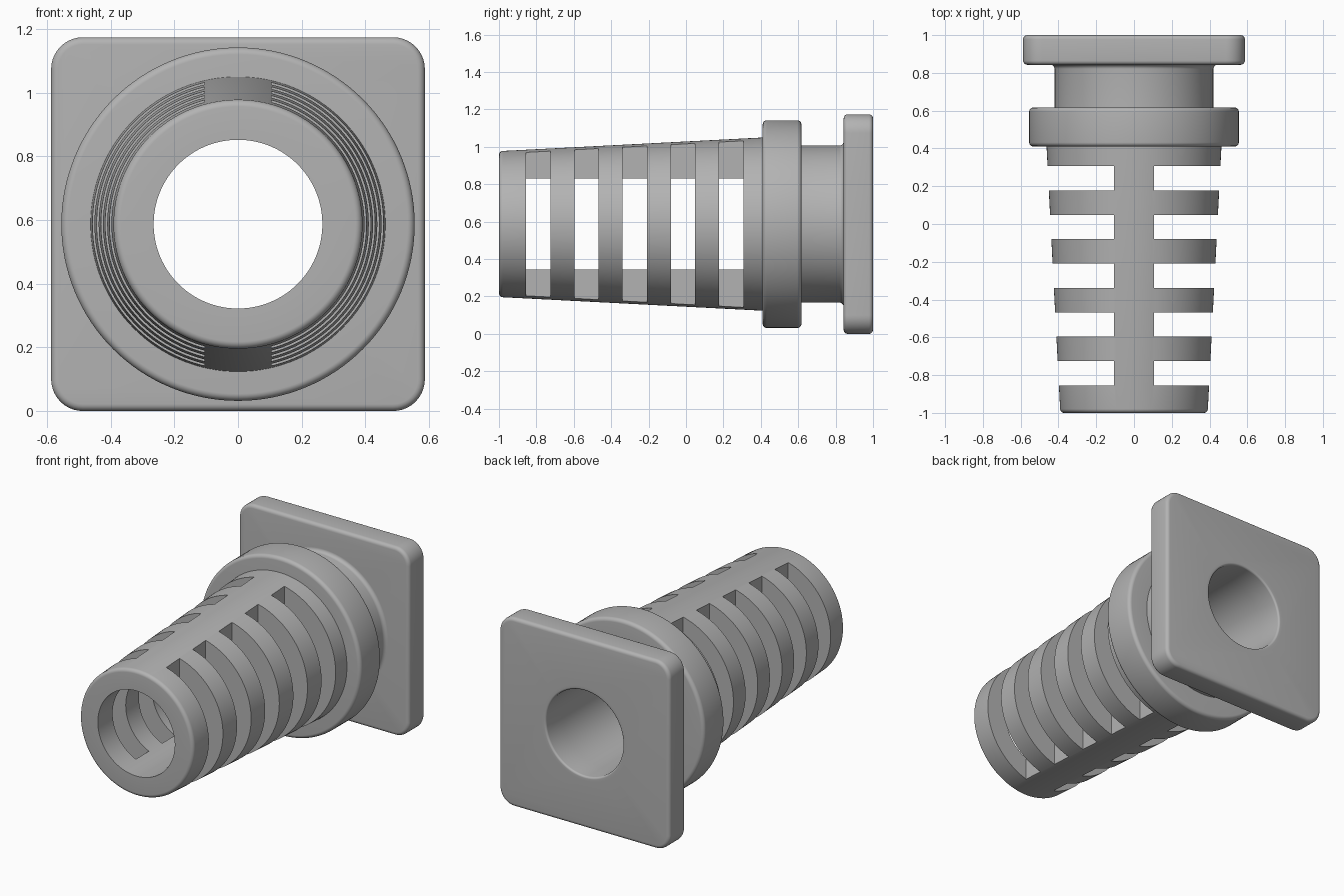
import bpy, bmesh, math
from mathutils import Matrix, Vector

if "Cube" in bpy.data.objects:
    bpy.data.objects.remove(bpy.data.objects["Cube"])

HALF = 0.587      # half width of the square plate, also the axis height
BORE = 0.265
SPINE = 0.105     # half width of the strips left between the slots

grey = bpy.data.materials.new("grey_plastic")
grey.use_nodes = True
colour = (0.45, 0.45, 0.45, 1)
grey.diffuse_color = colour
grey.node_tree.nodes["Principled BSDF"].inputs["Base Color"].default_value = colour


def make_object(name, bm):
    bmesh.ops.recalc_face_normals(bm, faces=bm.faces)
    mesh = bpy.data.meshes.new(name)
    bm.to_mesh(mesh)
    bm.free()
    mesh.materials.append(grey)
    obj = bpy.data.objects.new(name, mesh)
    bpy.context.collection.objects.link(obj)
    return obj


def rounded(points, steps=5):
    """Replace each (y, radius, fillet) corner with a short arc."""
    out = []
    for i, (y, r, fillet) in enumerate(points):
        p = Vector((y, r))
        if not fillet:
            out.append(p)
            continue
        a = (Vector(points[i - 1][:2]) - p).normalized()
        b = (Vector(points[(i + 1) % len(points)][:2]) - p).normalized()
        half = a.angle(b) / 2
        centre = p + (a + b).normalized() * fillet / math.sin(half)
        start = p + a * fillet / math.tan(half) - centre
        end = p + b * fillet / math.tan(half) - centre
        for k in range(steps + 1):
            out.append(centre + start.lerp(end, k / steps).normalized() * fillet)
    return out


def lathe(name, points, segments=128):
    """Spin a closed profile around the lengthwise axis."""
    bm = bmesh.new()
    profile = rounded(points)
    rings = []
    for s in range(segments):
        t = 2 * math.pi * s / segments
        rings.append([bm.verts.new((p.y * math.sin(t), p.x, HALF + p.y * math.cos(t)))
                      for p in profile])
    n = len(profile)
    for s in range(segments):
        a, b = rings[s], rings[(s + 1) % segments]
        for k in range(n):
            bm.faces.new((a[k], a[(k + 1) % n], b[(k + 1) % n], b[k]))
    bmesh.ops.remove_doubles(bm, verts=bm.verts, dist=1e-5)
    return make_object(name, bm)


def cut(obj, cutter):
    mod = obj.modifiers.new("cut", 'BOOLEAN')
    mod.operation = 'DIFFERENCE'
    mod.solver = 'EXACT'
    mod.object = cutter
    bpy.context.view_layer.objects.active = obj
    bpy.ops.object.modifier_apply(modifier=mod.name)
    bpy.data.objects.remove(cutter)


def smooth(obj):
    bpy.ops.object.select_all(action='DESELECT')
    obj.select_set(True)
    bpy.context.view_layer.objects.active = obj
    bpy.ops.object.shade_smooth_by_angle(angle=math.radians(30))


# Tapered sleeve, its front lip rounded
sleeve = lathe("slotted_sleeve", [
    (-1, BORE, 0), (-1, 0.39, 0.022), (0.41, 0.463, 0), (0.41, BORE, 0)])

# Five slots on each side, leaving a strip along the top and bottom
bm = bmesh.new()
for i in range(5):
    for side in (-1, 1):
        place = Matrix.Translation((side * (SPINE + 0.5), -0.79 + i * 0.258, HALF))
        bmesh.ops.create_cube(bm, size=1, matrix=place @ Matrix.Diagonal((1, 0.129, 2, 1)))
cut(sleeve, make_object("slot_cutter", bm))

# Collar and neck
collar = lathe("collar_and_neck", [
    (0.41, BORE, 0), (0.41, 0.555, 0.022), (0.617, 0.555, 0.022), (0.617, 0.42, 0),
    (0.843, 0.42, 0.022), (0.843, 0.445, 0), (0.85, 0.445, 0), (0.85, BORE, 0)])

# Square end plate with rounded corners and edges
bm = bmesh.new()
bmesh.ops.create_cube(bm, size=1, matrix=Matrix.Translation((0, 0.9215, HALF))
                      @ Matrix.Diagonal((2 * HALF, 0.157, 2 * HALF, 1)))
corners = [e for e in bm.edges if abs(e.verts[0].co.y - e.verts[1].co.y) > 0.1]
bmesh.ops.bevel(bm, geom=corners, offset=0.1, segments=10, profile=0.5, affect='EDGES')
rims = [e for e in bm.edges if abs(e.verts[0].co.y - e.verts[1].co.y) < 0.01]
bmesh.ops.bevel(bm, geom=rims, offset=0.022, segments=5, profile=0.5, affect='EDGES')
plate = make_object("end_plate", bm)

# Bore through the plate, slightly eased at the back
cut(plate, lathe("bore_cutter", [
    (0.7, 0, 0), (0.7, BORE, 0), (1, BORE, 0.012), (1, 0.29, 0), (1.1, 0.29, 0), (1.1, 0, 0)]))

for part in (sleeve, collar, plate):
    smooth(part)
